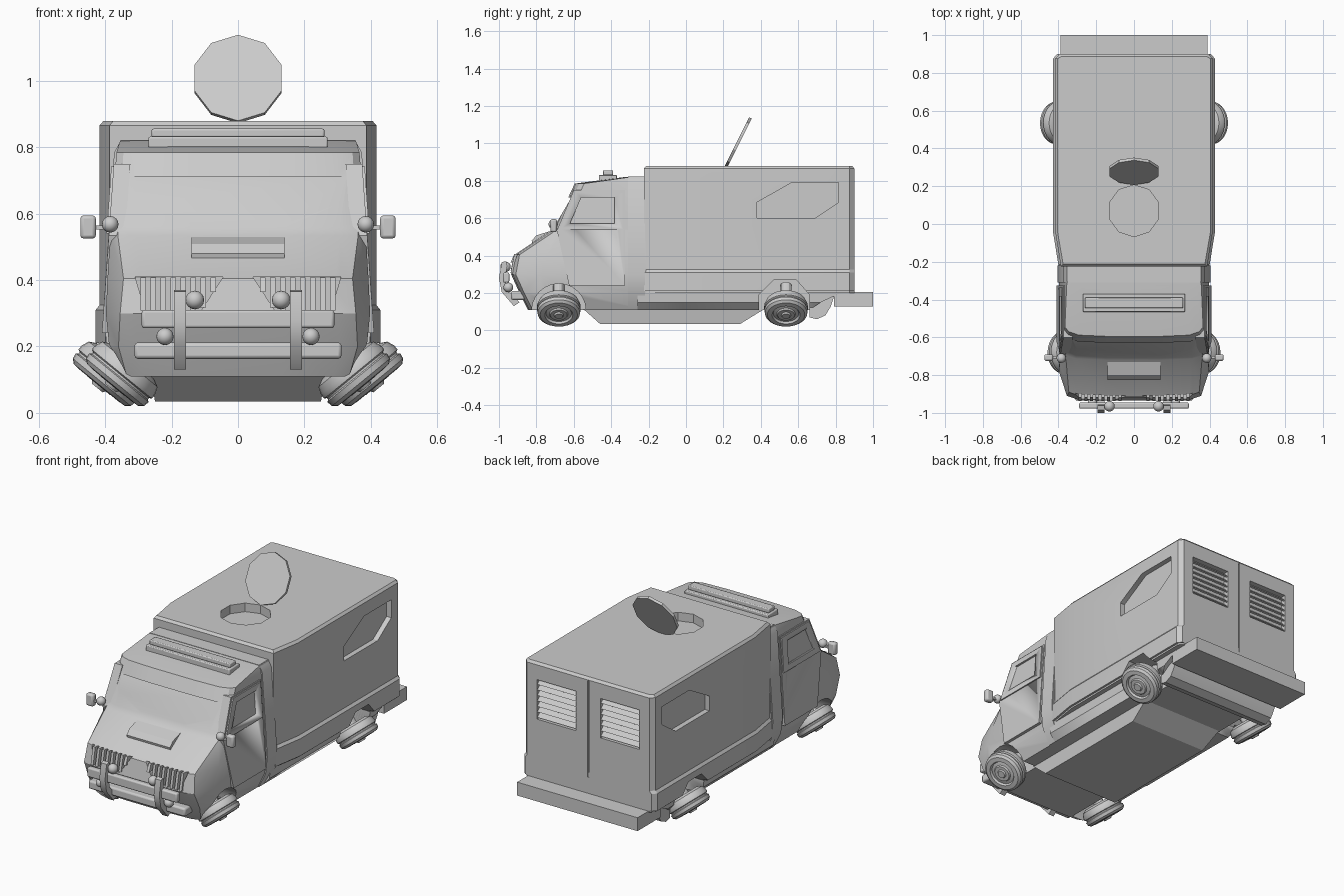
import bpy, bmesh, math
from mathutils import Vector, Matrix

if "Cube" in bpy.data.objects:
    bpy.data.objects.remove(bpy.data.objects["Cube"])


def finish(name, bm, smooth=30):
    bmesh.ops.remove_doubles(bm, verts=bm.verts, dist=1e-5)
    bmesh.ops.recalc_face_normals(bm, faces=bm.faces)
    me = bpy.data.meshes.new(name)
    bm.to_mesh(me)
    bm.free()
    ob = bpy.data.objects.new(name, me)
    bpy.context.collection.objects.link(ob)
    shade(ob, smooth)
    return ob


def activate(ob):
    bpy.ops.object.select_all(action='DESELECT')
    ob.select_set(True)
    bpy.context.view_layer.objects.active = ob


def shade(ob, deg=30):
    activate(ob)
    bpy.ops.object.shade_smooth_by_angle(angle=math.radians(deg))


def loft(name, rings):
    """Skin closed rings of equal length and cap both ends."""
    bm = bmesh.new()
    vs = [[bm.verts.new(p) for p in r] for r in rings]
    n = len(vs[0])
    for a, b in zip(vs, vs[1:]):
        for i in range(n):
            bm.faces.new((a[i], a[(i + 1) % n], b[(i + 1) % n], b[i]))
    bm.faces.new(vs[0])
    bm.faces.new(vs[-1])
    return finish(name, bm)


def prism(name, pts, axis, a, b):
    """Extrude a 2D outline along an axis from a to b."""
    place = {'x': lambda p, d: (d, p[0], p[1]),
             'y': lambda p, d: (p[0], d, p[1]),
             'z': lambda p, d: (p[0], p[1], d)}[axis]
    return loft(name, [[place(p, d) for p in pts] for d in (a, b)])


def box(name, x0, x1, y0, y1, z0, z1, bevel=0):
    ob = prism(name, [(x0, y0), (x1, y0), (x1, y1), (x0, y1)], 'z', z0, z1)
    if bevel:
        m = ob.modifiers.new('bevel', 'BEVEL')
        m.width, m.segments = bevel, 2
    return ob


def lathe(name, profile, loc, axis, seg=28):
    bm = bmesh.new()
    vs = [bm.verts.new((r, 0, t)) for r, t in profile]
    es = [bm.edges.new(e) for e in zip(vs, vs[1:])]
    bmesh.ops.spin(bm, geom=vs + es, cent=(0, 0, 0), axis=(0, 0, 1), angle=2 * math.pi, steps=seg)
    rot = Vector(axis).to_track_quat('Z', 'Y').to_matrix().to_4x4()
    bm.transform(Matrix.Translation(loc) @ rot)
    return finish(name, bm)


def ball(name, loc, r):
    pts = [(r * math.sin(math.pi * i / 8), r * math.cos(math.pi * i / 8)) for i in range(9)]
    pts[0], pts[-1] = (0, r), (0, -r)
    return lathe(name, pts, loc, (0, -1, 0), 16)


def cut(target, cutter):
    m = target.modifiers.new('cut', 'BOOLEAN')
    m.operation, m.object, m.solver = 'DIFFERENCE', cutter, 'EXACT'
    activate(target)
    bpy.ops.object.modifier_apply(modifier=m.name)
    bpy.data.objects.remove(cutter, do_unlink=True)


def lean(ob, s):
    """Tilt a side panel to follow the inward slope of the cab."""
    for v in ob.data.vertices:
        v.co.x -= s * (v.co.z - 0.24) * 0.07


def plan(z, inset=0.0, back=0.90):
    half = [(0.387, -0.225), (0.417, -0.04), (0.417, back - 0.025), (0.395, back)]
    pts = [(x - inset, min(max(y, -0.225 + inset), back - inset)) for x, y in half]
    return [(x, y, z) for x, y in pts] + [(-x, y, z) for x, y in reversed(pts)]


# Rear box body, with hatch hole, windows and rear door seam
body = loft('box_body', [plan(0.20), plan(0.866), plan(0.88, 0.012)])
hatch = [(0.137 * math.sin(i * math.pi / 5), 0.07 + 0.137 * math.cos(i * math.pi / 5)) for i in range(10)]
cut(body, prism('hatch_cutter', hatch, 'z', 0.83, 1.0))
side_win = [(0.38, 0.685), (0.565, 0.79), (0.815, 0.79), (0.815, 0.685), (0.69, 0.6), (0.38, 0.6)]
arch = [(0.39, 0.0), (0.39, 0.19), (0.47, 0.27), (0.59, 0.27), (0.66, 0.19), (0.66, 0.0)]
cut(body, box('seam_cutter', -0.004, 0.004, 0.89, 0.95, 0.3, 0.86))
for s in (1, -1):
    cut(body, prism('window_cutter', side_win, 'x', s * 0.387, s * 0.5))
    cut(body, prism('arch_cutter', arch, 'x', s * 0.27, s * 0.55))
    a, b = sorted((s * 0.08, s * 0.33))
    cut(body, box('vent_cutter', a, b, 0.868, 0.95, 0.55, 0.78))
    # Louvres in the rear doors
    for i in range(7):
        z = 0.565 + i * 0.032
        prism('rear_louvre', [(0.866, z + 0.014), (0.872, z + 0.018), (0.897, z - 0.006), (0.89, z - 0.01)],
              'x', a, b)
shade(body)

# Lower skirt around the box
skirt = loft('body_skirt', [plan(0.21, -0.012), plan(0.31, -0.012), plan(0.325, 0)])
cut(skirt, prism('notch_cutter', [(-0.035, 0.34), (0.035, 0.34), (0.008, 0.27), (0.008, 0.2),
                                  (-0.008, 0.2), (-0.008, 0.27)], 'y', 0.895, 0.95))

# Chassis, belly, tail block and rear bumper
def rect(z, x, y0, y1):
    return [(x, y0, z), (x, y1, z), (-x, y1, z), (-x, y0, z)]

chassis = loft('chassis', [rect(0.11, 0.35, -0.26, 0.66), rect(0.15, 0.385, -0.26, 0.72),
                           rect(0.215, 0.39, -0.26, 0.86)])
for s in (1, -1):
    cut(skirt, prism('arch_cutter', arch, 'x', s * 0.27, s * 0.55))
    cut(chassis, prism('arch_cutter', arch, 'x', s * 0.27, s * 0.55))
shade(skirt)
loft('belly_pan', [rect(0.035, 0.25, -0.46, 0.29), rect(0.115, 0.265, -0.55, 0.42)])
prism('tail_block', [(0.66, 0.21), (0.66, 0.07), (0.70, 0.06), (0.745, 0.08), (0.775, 0.13), (0.80, 0.21)],
      'x', -0.36, 0.36)
box('rear_bumper', -0.388, 0.388, 0.79, 1.0, 0.128, 0.206)

# Open hatch lid
lid = loft('hatch_lid', [[(x, 0.207 + (0.207 - y) * 0.475 + d * 0.9, 0.88 + (0.207 - y) * 0.945 + d * -0.45)
                          for x, y in hatch] for d in (0, 0.016)])

# Cab shell: z, front y, front half width, side half width, corner y
levels = [(0.11, -0.845, 0.335, 0.345, -0.77), (0.20, -0.89, 0.36, 0.388, -0.78),
          (0.30, -0.935, 0.355, 0.398, -0.78), (0.405, -0.915, 0.345, 0.393, -0.74),
          (0.535, -0.72, 0.362, 0.385, -0.66), (0.56, -0.70, 0.36, 0.383, -0.645),
          (0.785, -0.595, 0.345, 0.366, -0.545), (0.82, -0.33, 0.335, 0.355, -0.30)]
rings = []
for z, yf, wf, ws, yc in levels:
    half = [(ws, -0.215), (ws, yc), (wf, yf + 0.025), (wf * 0.85, yf + 0.007), (wf * 0.4, yf)]
    rings.append([(x, y, z) for x, y in half] + [(-x, y, z) for x, y in reversed(half)])
cab = loft('cab_shell', rings)
# Windscreen set under the roof edge
cut(cab, prism('screen_cutter', [(-0.703, 0.557), (-0.612, 0.712), (-0.70, 0.712), (-0.8, 0.557)],
               'x', -0.352, 0.352))
for s in (1, -1):
    disc = [(-0.68 + 0.145 * math.cos(i * math.pi / 12), 0.105 + 0.145 * math.sin(i * math.pi / 12))
            for i in range(24)]
    cut(cab, prism('front_arch_cutter', disc, 'x', s * 0.25, s * 0.5))
    cut(cab, prism('grille_cutter', [(s * 0.045, 0.41), (s * 0.31, 0.41), (s * 0.28, 0.31), (s * 0.11, 0.31)],
                   'y', -1.0, -0.885))
    # Grille slats
    for i in range(8):
        x = 0.075 + i * 0.03
        zb = max(0.308, 0.41 - (x - 0.045) * 1.55)
        prism('grille_slat', [(-0.938, zb), (-0.918, 0.408), (-0.88, 0.408), (-0.88, zb)],
              'x', s * (x - 0.008), s * (x + 0.008))
shade(cab)
loft('cab_rear_frame', [[(0.352, -0.31, 0.822), (0.352, -0.22, 0.822), (-0.352, -0.22, 0.822), (-0.352, -0.31, 0.822)],
                        rect(0.785, 0.373, -0.31, -0.22), rect(0.30, 0.406, -0.31, -0.22),
                        rect(0.2, 0.395, -0.31, -0.22), rect(0.11, 0.35, -0.31, -0.22)])

# Doors, window frames and mirrors
door_pts = [(-0.69, 0.535), (-0.60, 0.75), (-0.325, 0.75), (-0.325, 0.24), (-0.625, 0.24)]
frame_pts = [(-0.675, 0.54), (-0.59, 0.742), (-0.335, 0.742), (-0.335, 0.54)]
glass_pts = [(-0.62, 0.573), (-0.56, 0.71), (-0.383, 0.71), (-0.383, 0.573)]
for s in (1, -1):
    door = prism('cab_door', door_pts, 'x', s * 0.36, s * 0.410)
    frame = prism('window_frame', frame_pts, 'x', s * 0.38, s * 0.417)
    for ob in (door, frame):
        lean(ob, s)
        hole = prism('glass_cutter', glass_pts, 'x', s * 0.394, s * 0.5)
        lean(hole, s)
        cut(ob, hole)
    a, b = sorted((s * 0.428, s * 0.475))
    box('side_mirror', a, b, -0.725, -0.69, 0.525, 0.595, 0.01)
    a, b = sorted((s * 0.37, s * 0.44))
    box('mirror_arm', a, b, -0.712, -0.70, 0.552, 0.564)
    ball('cowl_lamp', (s * 0.385, -0.71, 0.568), 0.025)

# Hood scoop and roof light bar
prism('hood_scoop', [(-0.82, 0.46), (-0.825, 0.48), (-0.80, 0.508), (-0.73, 0.53), (-0.73, 0.48)],
      'x', -0.14, 0.14)
box('light_bar_base', -0.27, 0.27, -0.465, -0.37, 0.79, 0.832, 0.005)
box('light_bar_top', -0.26, 0.26, -0.445, -0.39, 0.83, 0.856, 0.005)

# Bull bar and lamps
bar = [(-0.962, 0.37), (-0.985, 0.365), (-1.0, 0.28), (-0.985, 0.205), (-0.92, 0.13),
       (-0.89, 0.15), (-0.955, 0.22), (-0.968, 0.28), (-0.955, 0.345)]
for s in (1, -1):
    prism('bull_bar_upright', bar, 'x', s * 0.157, s * 0.193)
    ball('upper_lamp', (s * 0.13, -0.965, 0.34), 0.028)
    ball('lower_lamp', (s * 0.22, -0.95, 0.23), 0.026)
box('bull_bar_cross', -0.29, 0.29, -0.978, -0.945, 0.255, 0.31, 0.008)
box('front_bumper', -0.312, 0.312, -0.935, -0.86, 0.163, 0.212, 0.01)

# Wheels folded outwards and down
tyre = [(0, -0.05), (0.085, -0.05), (0.108, -0.038), (0.117, -0.015), (0.117, 0.0), (0.109, 0.004),
        (0.109, 0.01), (0.116, 0.014), (0.113, 0.032), (0.10, 0.043), (0.075, 0.045), (0.068, 0.034),
        (0.05, 0.038), (0.045, 0.046), (0.026, 0.046), (0.021, 0.054), (0, 0.054)]
for s in (1, -1):
    for x, y, label in ((0.35, -0.68, 'front'), (0.39, 0.535, 'rear')):
        axis = (s * 0.63, 0, -0.77)
        lathe(label + '_wheel', tyre, (s * x, y, 0.117), axis)
        lathe(label + '_axle', [(0, -0.16), (0.03, -0.16), (0.03, 0), (0, 0)], (s * x, y, 0.117), axis, 12)
